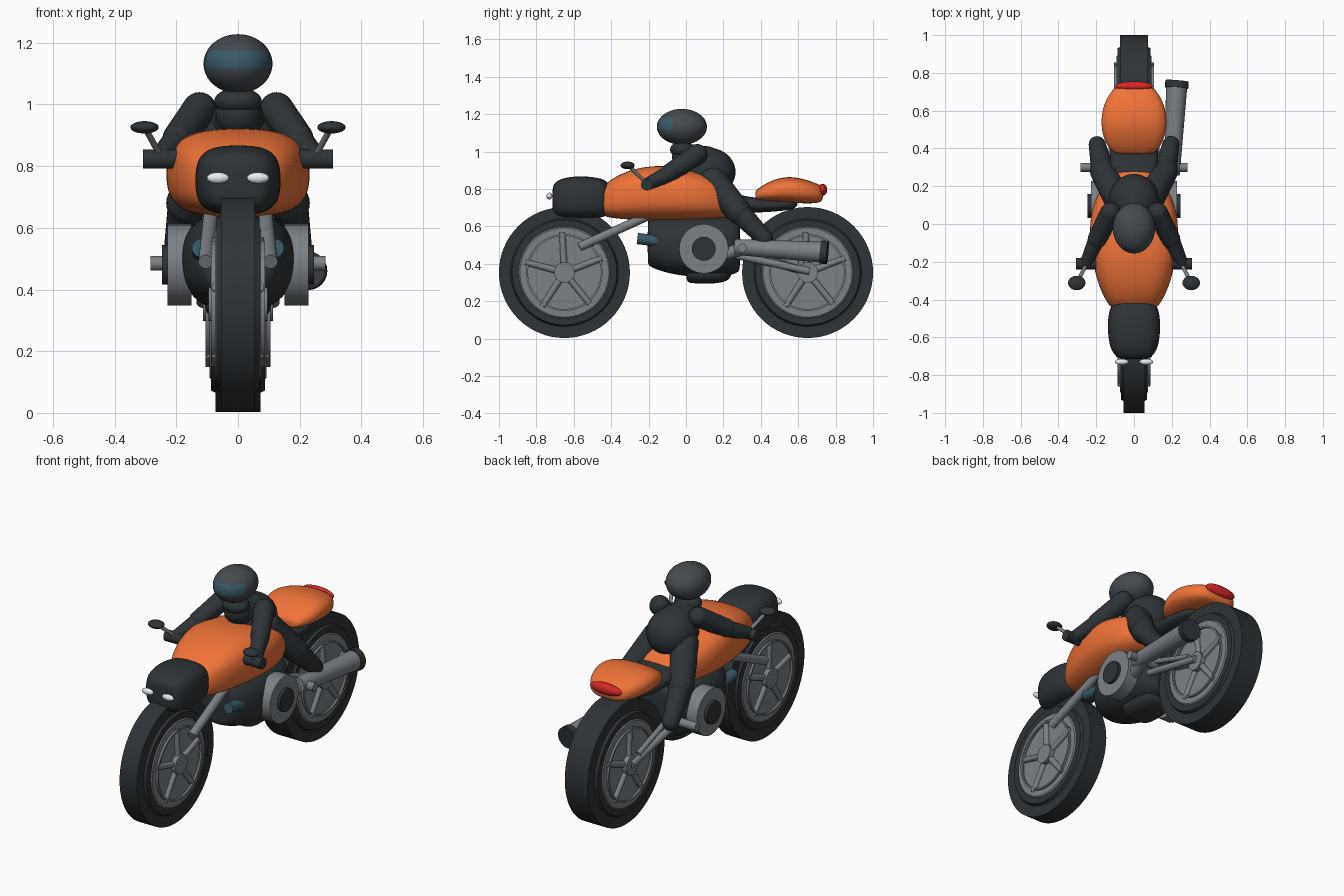
import bpy, bmesh, math
from mathutils import Vector, Matrix

if "Cube" in bpy.data.objects:
    bpy.data.objects.remove(bpy.data.objects["Cube"])

def mat(name, c):
    m = bpy.data.materials.new(name)
    m.diffuse_color = (*c, 1)
    m.use_nodes = True
    m.node_tree.nodes["Principled BSDF"].inputs["Base Color"].default_value = m.diffuse_color
    return m

ORANGE = mat("orange_paint", (0.87, 0.17, 0.04))
DARK = mat("dark", (0.027, 0.033, 0.038))
HELMET = mat("helmet_grey", (0.06, 0.068, 0.078))
VISOR = mat("visor_blue", (0.04, 0.1, 0.14))
STEEL = mat("steel", (0.2, 0.22, 0.24))
RED = mat("red_lens", (0.7, 0.02, 0.02))
WHITE = mat("white_lens", (0.8, 0.85, 0.9))

def finish(name, bm, m, angle=35):
    bmesh.ops.recalc_face_normals(bm, faces=bm.faces)
    me = bpy.data.meshes.new(name)
    bm.to_mesh(me)
    bm.free()
    ob = bpy.data.objects.new(name, me)
    bpy.context.collection.objects.link(ob)
    if m:
        me.materials.append(m)
    bpy.ops.object.select_all(action='DESELECT')
    ob.select_set(True)
    bpy.context.view_layer.objects.active = ob
    bpy.ops.object.shade_smooth_by_angle(angle=math.radians(angle))
    return ob

def ball(name, c, r, m):
    bm = bmesh.new()
    bmesh.ops.create_uvsphere(bm, u_segments=32, v_segments=20, radius=1)
    bmesh.ops.scale(bm, vec=r, verts=bm.verts)
    bmesh.ops.translate(bm, vec=c, verts=bm.verts)
    return finish(name, bm, m, 60)

def rod(name, a, b, r1, r2, m, round_ends=False):
    a, b = Vector(a), Vector(b)
    d = b - a
    bm = bmesh.new()
    rot = Matrix.Translation((a + b) / 2) @ d.to_track_quat('Z', 'Y').to_matrix().to_4x4()
    bmesh.ops.create_cone(bm, cap_ends=True, segments=24, radius1=r1, radius2=r2, depth=d.length, matrix=rot)
    if round_ends:
        for p, r in ((a, r1), (b, r2)):
            bmesh.ops.create_uvsphere(bm, u_segments=20, v_segments=12, radius=r, matrix=Matrix.Translation(p))
    return finish(name, bm, m)

def lathe(name, profile, c, m, seg=64):
    """Closed (radius, x) profile spun around the x axis."""
    bm = bmesh.new()
    rings = [[bm.verts.new((c[0] + x, c[1] + r * math.cos(t), c[2] + r * math.sin(t))) for r, x in profile]
             for t in (2 * math.pi * i / seg for i in range(seg))]
    n = len(profile)
    for i in range(seg):
        p, q = rings[i], rings[(i + 1) % seg]
        for j in range(n):
            k = (j + 1) % n
            bm.faces.new((p[j], p[k], q[k], q[j]))
    return finish(name, bm, m, 30)

def loft(name, stations, m, power=2.6, n=20):
    """Rounded sections (y, half width, z low, z high), smoothed by subdivision."""
    bm = bmesh.new()
    rings = []
    for y, w, z0, z1 in stations:
        ring = []
        for i in range(n):
            t = 2 * math.pi * i / n
            c, s = math.cos(t), math.sin(t)
            x = math.copysign(abs(c) ** (2 / power), c)
            z = math.copysign(abs(s) ** (2 / power), s)
            ring.append(bm.verts.new((w * x, y, (z0 + z1) / 2 + (z1 - z0) / 2 * z)))
        rings.append(ring)
    for p, q in zip(rings, rings[1:]):
        for i in range(n):
            k = (i + 1) % n
            bm.faces.new((p[i], p[k], q[k], q[i]))
    bm.faces.new(rings[0])
    bm.faces.new(rings[-1])
    ob = finish(name, bm, m, 180)
    mod = ob.modifiers.new("smooth", 'SUBSURF')
    mod.levels = mod.render_levels = 2
    return ob

SIDES = (("right", 1), ("left", -1))

# Wheels: tyre with raised sidewall, rim, disc, spokes, hub
for tag, y, w in (("front", -0.65, 0.055), ("rear", 0.65, 0.073)):
    c = (0, y, 0.353)
    half = [(0.35, w), (0.288, w), (0.28, w + 0.015), (0.245, w + 0.015)]
    lathe(tag + "_tyre", half + [(r, -x) for r, x in reversed(half)], c, DARK)
    half = [(0.25, w + 0.01), (0.238, w + 0.02), (0.205, w + 0.02), (0.2, w + 0.008)]
    lathe(tag + "_rim", half + [(r, -x) for r, x in reversed(half)], c, STEEL)
    rod(tag + "_wheel_disc", (-w - 0.012, y, 0.353), (w + 0.012, y, 0.353), 0.21, 0.21, STEEL)
    rod(tag + "_hub", (-w - 0.04, y, 0.353), (w + 0.04, y, 0.353), 0.055, 0.055, STEEL)
    for side, s in SIDES:
        x = s * (w + 0.014)
        lathe(f"{tag}_brake_ring_{side}", [(0.205, -0.006), (0.205, 0.006), (0.195, 0.006), (0.195, -0.006)],
              (s * (w + 0.026), y, 0.353), STEEL)
        for i in range(5):
            t = math.radians(93 + 72 * i)
            d = Vector((0, math.cos(t), math.sin(t)))
            o = Vector((x, y, 0.353))
            rod(f"{tag}_spoke_{side}_{i}", o + d * 0.04, o + d * 0.215, 0.018, 0.016, STEEL)

# Tank, nose cowl, seat and tail
loft("tank", [(-0.445, .115, .665, .80), (-0.44, .125, .655, .815), (-0.40, .155, .643, .855), (-0.3, .2, .634, .905),
              (-0.15, .23, .63, .932), (0.0, .24, .63, .91), (0.12, .215, .635, .88),
              (0.22, .16, .645, .83), (0.29, .09, .665, .76), (0.3, .05, .68, .73)], ORANGE, 2.8)
loft("nose_cowl", [(-0.715, .06, .69, .80), (-0.705, .095, .66, .835), (-0.66, .128, .645, .86), (-0.57, .142, .64, .872),
                   (-0.47, .138, .643, .862), (-0.40, .11, .655, .84)], DARK, 3)
loft("seat", [(0.14, .1, .70, .80), (0.25, .13, .675, .775), (0.38, .13, .672, .75), (0.5, .12, .68, .745),
              (0.6, .08, .695, .74)], DARK)
loft("tail", [(0.37, .08, .745, .785), (0.38, .12, .735, .80), (0.45, .165, .73, .845), (0.54, .178, .725, .87),
              (0.63, .165, .722, .855), (0.70, .125, .722, .83), (0.735, .09, .735, .81)], ORANGE)
ball("tail_light", (0, 0.73, 0.795), (0.1, 0.025, 0.032), RED)

# Engine
loft("engine", [(-0.205, .10, .40, .63), (-0.2, .13, .385, .645), (-0.1, .18, .345, .655), (0.05, .19, .325, .66),
                (0.2, .18, .325, .66), (0.28, .14, .35, .65), (0.29, .1, .37, .63)], DARK, 2.4)
loft("oil_pan", [(0.0, .09, .30, .40), (0.03, .11, .295, .42), (0.15, .11, .29, .42), (0.25, .09, .31, .42)], DARK)

for side, s in SIDES:
    def P(x, y, z):
        return (s * x, y, z)
    # Engine covers, intakes, pegs
    rod("engine_cover_" + side, P(.15, .095, .48), P(.228, .095, .48), .132, .132, STEEL)
    rod("cover_hub_" + side, P(.2, .095, .48), P(.247, .095, .48), .064, .064, DARK)
    rod("intake_" + side, P(.12, -.26, .535), P(.12, -.1, .515), .03, .03, VISOR)
    rod("foot_peg_" + side, P(.1, .3, .485), P(.283, .3, .485), .024, .024, STEEL)
    # Fork and swingarm
    rod("fork_" + side, P(.105, -.57, .49), P(.085, -.16, .675), .024, .024, STEEL)
    rod("swingarm_" + side, P(.115, .2, .46), P(.115, .66, .36), .02, .02, STEEL)
    rod("swingarm_brace_" + side, P(.11, .25, .52), P(.115, .6, .40), .015, .015, STEEL)
    # Lights, grips, mirrors
    ball("headlight_" + side, P(.065, -.73, .762), (.036, .016, .018), WHITE)
    rod("grip_" + side, P(.2, -.21, .823), P(.308, -.21, .823), .031, .031, DARK)
    rod("mirror_stem_" + side, P(.255, -.22, .84), P(.3, -.305, .922), .01, .01, STEEL)
    ball("mirror_" + side, P(.303, -.312, .926), (.046, .038, .02), DARK)
    # Rider arms and legs
    rod("upper_arm_" + side, P(.125, .06, .985), P(.195, -.08, .89), .055, .05, DARK, True)
    rod("forearm_" + side, P(.19, -.07, .89), P(.25, -.2, .83), .048, .034, DARK, True)
    rod("thigh_" + side, P(.09, .14, .85), P(.165, .28, .68), .075, .068, DARK, True)
    rod("shin_" + side, P(.165, .28, .68), P(.195, .42, .535), .062, .045, DARK, True)

# Rider body and helmet
ball("torso", (0, 0.12, 0.89), (0.135, 0.145, 0.13), DARK)
rod("chest", (0, 0.1, 0.92), (0, 0.0, 0.97), .11, .075, DARK, True)
ball("neck", (0, -0.02, 1.01), (0.077, 0.065, 0.045), DARK)
helmet = ball("helmet", (0, -0.022, 1.132), (0.112, 0.134, 0.096), HELMET)
helmet.data.materials.append(VISOR)
for f in helmet.data.polygons:
    if f.center.y < -0.07 and 1.115 < f.center.z < 1.178:
        f.material_index = 1

# Exhaust, right side only
rod("exhaust_pipe", (.15, .1, .42), (.2, .32, .485), .03, .035, STEEL, True)
rod("muffler", (.2, .26, .49), (.226, .73, .462), .042, .056, STEEL)
rod("muffler_cap", (.225, .72, .463), (.228, .757, .46), .062, .062, DARK)
